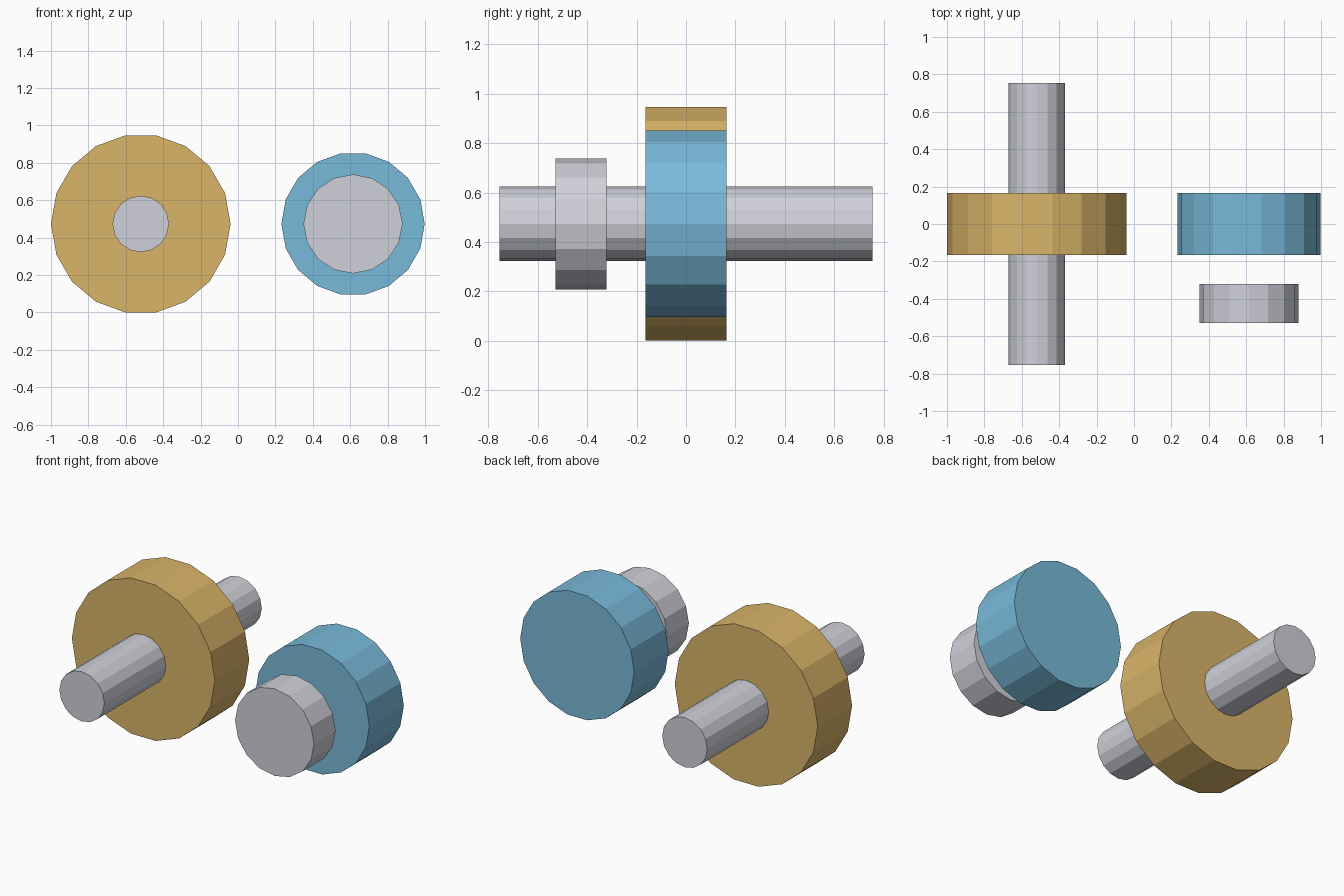
import bpy
import bmesh
from math import cos, sin, tau
from mathutils import Vector

cube = bpy.data.objects.get("Cube")
if cube:
    bpy.data.objects.remove(cube, do_unlink=True)


def make_material(name, rgb):
    mat = bpy.data.materials.new(name)
    mat.use_nodes = True
    color = (*rgb, 1.0)
    mat.diffuse_color = color
    bsdf = next(n for n in mat.node_tree.nodes if n.type == "BSDF_PRINCIPLED")
    bsdf.inputs["Base Color"].default_value = color
    return mat


gold = make_material("warm gold", (0.70, 0.46, 0.14))
blue = make_material("sky blue", (0.19, 0.49, 0.70))
steel = make_material("pale steel", (0.63, 0.64, 0.70))

AXIS_HEIGHT = 0.473


def disc(name, x, radius, sides, y_front, y_back, mat):
    """Flat-sided solid cylinder along y, with a corner pointing to +x."""
    bm = bmesh.new()
    ring = [bm.verts.new((radius * cos(tau * i / sides), y_front,
                          radius * sin(tau * i / sides)))
            for i in range(sides)]
    cap = bm.faces.new(ring)
    grown = bmesh.ops.extrude_face_region(bm, geom=[cap], use_keep_orig=True)
    moved = [g for g in grown["geom"] if isinstance(g, bmesh.types.BMVert)]
    bmesh.ops.translate(bm, verts=moved, vec=Vector((0, y_back - y_front, 0)))
    bmesh.ops.recalc_face_normals(bm, faces=bm.faces)
    mesh = bpy.data.meshes.new(name)
    bm.to_mesh(mesh)
    bm.free()
    mesh.materials.append(mat)
    obj = bpy.data.objects.new(name, mesh)
    obj.location = (x, 0, AXIS_HEIGHT)
    bpy.context.collection.objects.link(obj)
    return obj


# Large wheel with its through shaft
LARGE_X, SMALL_X = -0.52, 0.615
disc("large_wheel", LARGE_X, 0.48, 18, -0.165, 0.165, gold)
disc("shaft", LARGE_X, 0.151, 16, -0.755, 0.755, steel)

# Small wheel with a separate cap in front of it
disc("small_wheel", SMALL_X, 0.383, 18, -0.165, 0.165, blue)
disc("front_cap", SMALL_X, 0.265, 16, -0.528, -0.321, steel)
